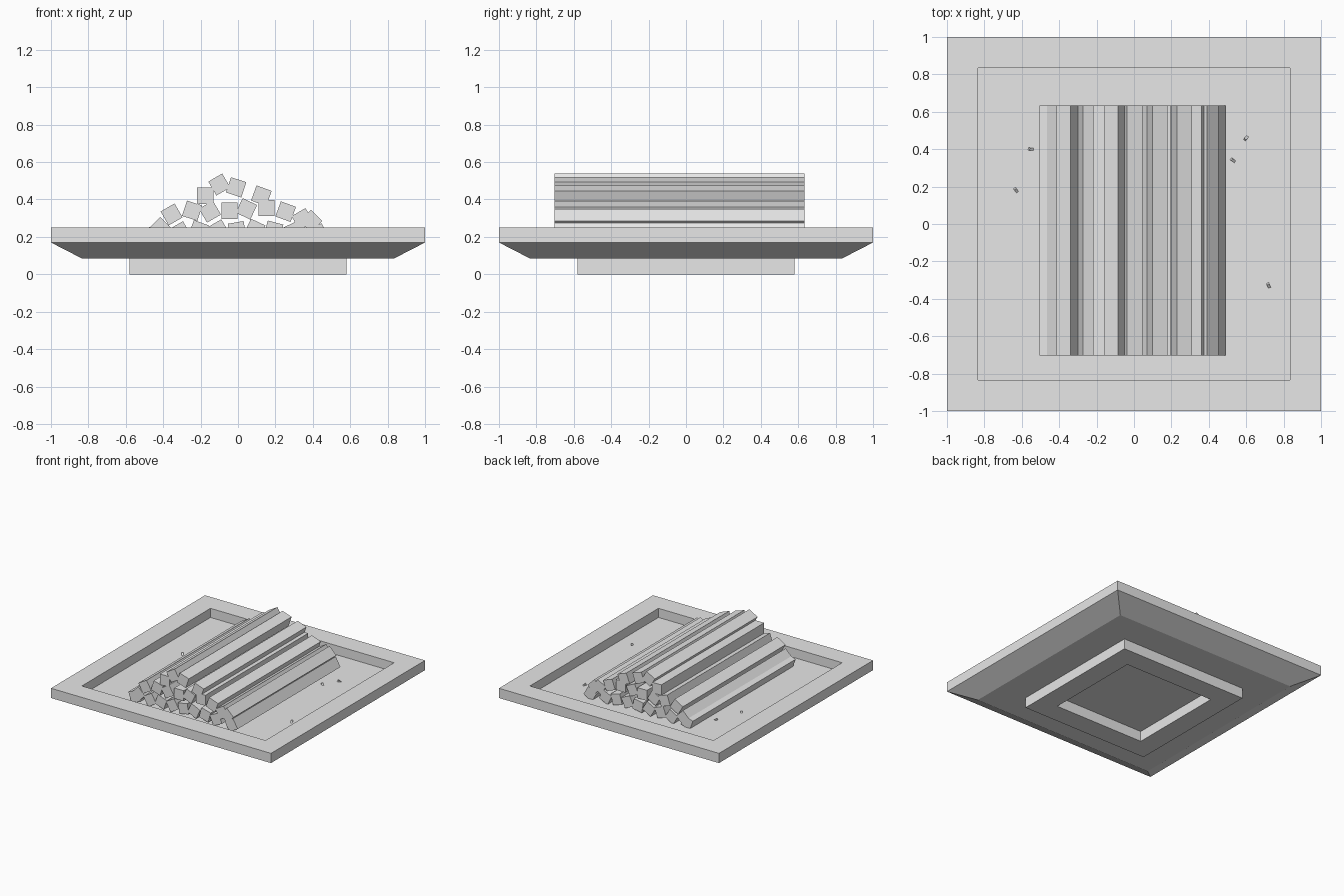
import bpy, bmesh, math, random
from mathutils import Matrix, Vector

cube = bpy.data.objects.get("Cube")
if cube:
    bpy.data.objects.remove(cube, do_unlink=True)

random.seed(4)

grey = bpy.data.materials.new("plain_grey")
grey.use_nodes = True
COLOUR = (0.8, 0.8, 0.8, 1)
grey.diffuse_color = COLOUR
grey.node_tree.nodes["Principled BSDF"].inputs["Base Color"].default_value = COLOUR


def finish(name, bm):
    bmesh.ops.recalc_face_normals(bm, faces=bm.faces[:])
    mesh = bpy.data.meshes.new(name)
    bm.to_mesh(mesh)
    bm.free()
    mesh.materials.append(grey)
    obj = bpy.data.objects.new(name, mesh)
    bpy.context.collection.objects.link(obj)
    return obj


def square_loft(name, profile):
    """Join square rings given as (half width, height) and cap both ends."""
    bm = bmesh.new()
    rings = [[bm.verts.new((sx * r, sy * r, z))
              for sx, sy in ((-1, -1), (1, -1), (1, 1), (-1, 1))]
             for r, z in profile]
    for a, b in zip(rings, rings[1:]):
        for i in range(4):
            j = (i + 1) % 4
            bm.faces.new((a[i], a[j], b[j], b[i]))
    bm.faces.new(rings[0])
    bm.faces.new(rings[-1])
    return finish(name, bm)


def box(name, size, matrix):
    bm = bmesh.new()
    bmesh.ops.create_cube(bm, size=1)
    bmesh.ops.scale(bm, vec=size, verts=bm.verts[:])
    bmesh.ops.transform(bm, matrix=matrix, verts=bm.verts[:])
    return finish(name, bm)


# Tray: hollow foot, flat underside, sloped flare, rim and sunken floor
FLOOR = 0.175
square_loft("tray", [
    (0.41, 0.085), (0.41, 0), (0.58, 0), (0.58, 0.085), (0.835, 0.085),
    (1, 0.17), (1, 0.25), (0.835, 0.25), (0.835, FLOOR)])

# Pile of long square sticks: centre x, centre z, roll in degrees
STICKS = [
    # bottom row
    (-0.45, 0.215, 20), (-0.415, 0.245, 45), (-0.31, 0.225, 30),
    (-0.21, 0.235, -20), (-0.105, 0.235, 30), (-0.005, 0.235, 10),
    (0.09, 0.24, -25), (0.19, 0.235, -15), (0.29, 0.225, 25),
    (0.43, 0.215, 30),
    # second row
    (-0.355, 0.32, 30), (-0.245, 0.34, -18), (-0.15, 0.335, 30),
    (-0.045, 0.34, 0), (0.045, 0.35, -25), (0.152, 0.355, 0),
    (0.255, 0.335, -20), (0.345, 0.295, 30), (0.39, 0.285, 45),
    # top rows
    (-0.175, 0.42, 0), (0.125, 0.42, -20),
    (-0.10, 0.48, 30), (-0.01, 0.465, -18),
]
SIDE, LENGTH, MIDDLE = 0.086, 1.335, -0.035
for i, (x, z, roll) in enumerate(STICKS):
    # positive roll lifts the +x side in the front view
    turn = Matrix.Rotation(-math.radians(roll), 4, 'Y')
    box(f"stick_{i + 1}", (SIDE, LENGTH, SIDE),
        Matrix.Translation((x, MIDDLE, z)) @ turn)

# Small chips half buried in the tray floor
for i, (x, y) in enumerate([(-0.55, 0.40), (-0.63, 0.18), (0.60, 0.46),
                            (0.53, 0.34), (0.72, -0.33)]):
    turn = (Matrix.Rotation(random.uniform(0, math.tau), 4, 'Z')
            @ Matrix.Rotation(math.radians(35), 4, 'X'))
    box(f"chip_{i + 1}", (0.014, 0.028, 0.014),
        Matrix.Translation(Vector((x, y, FLOOR))) @ turn)
